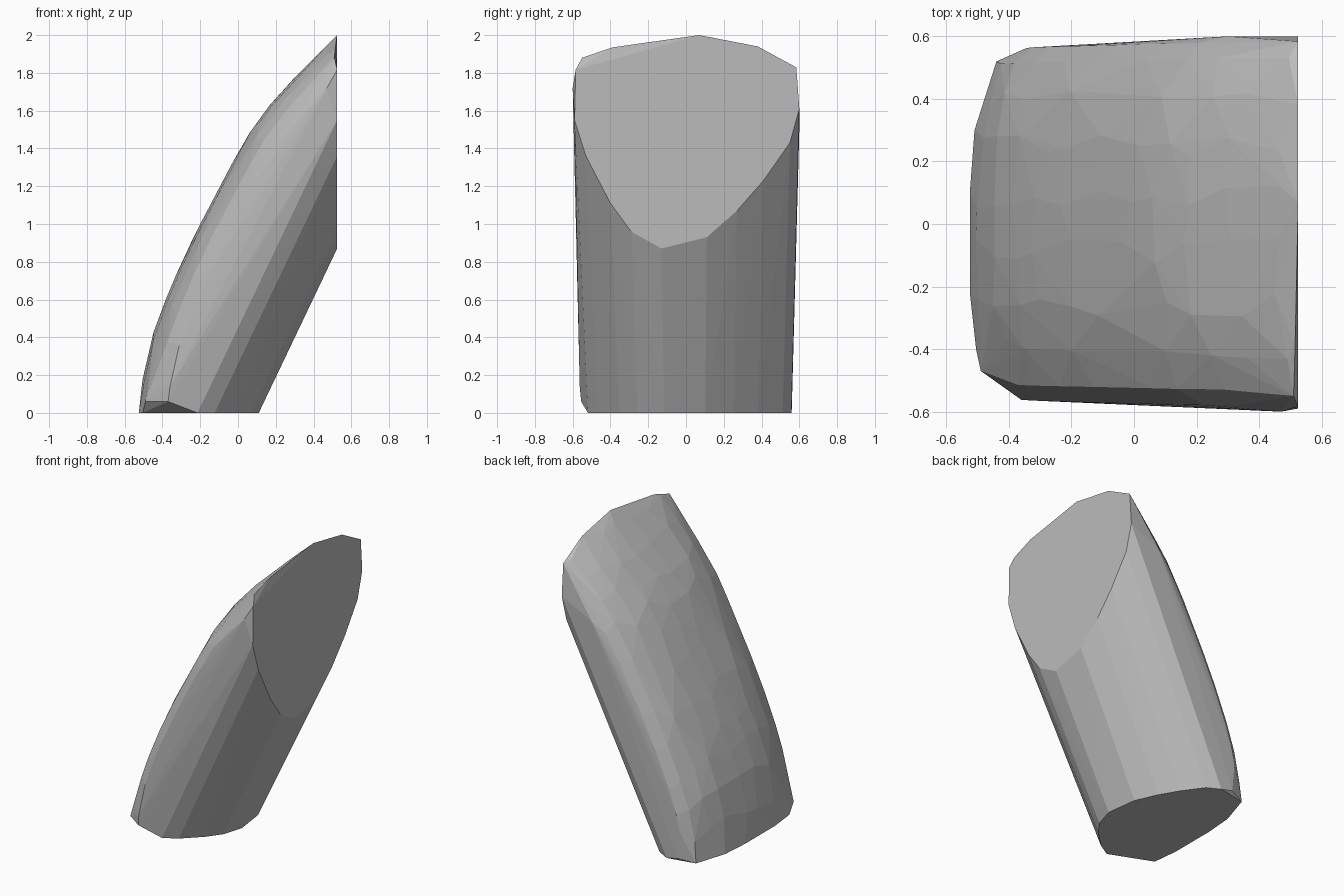
import bpy, bmesh, random
from mathutils import Vector

if "Cube" in bpy.data.objects:
    bpy.data.objects.remove(bpy.data.objects["Cube"])

random.seed(4)
TOP_X = 0.525
SHEAR = 0.477            # lean of the straight underside, dx per dz

stone = bpy.data.materials.new("mid grey")
stone.diffuse_color = (0.5, 0.5, 0.5, 1)
stone.use_nodes = True
stone.node_tree.nodes["Principled BSDF"].inputs["Base Color"].default_value = stone.diffuse_color

points = []

# Flat cut end on the right (y, z)
cut_end = [(0.07, 2.0), (0.38, 1.94), (0.6, 1.61), (0.55, 1.43), (0.41, 1.23),
           (0.27, 1.07), (0.11, 0.93), (-0.13, 0.87), (-0.29, 0.96),
           (-0.40, 1.11), (-0.53, 1.36), (-0.59, 1.55)]
points += [(TOP_X, y, z) for y, z in cut_end]

# Underside: the rounded part of the cut end slides down the lean to the base
for y, z in cut_end[2:]:
    points.append((TOP_X - SHEAR * z, y * (0.93 if y > 0 else 0.88), 0))

# Rest of the base outline and the chipped corners
points += [(-0.525, -0.22, 0), (-0.525, 0.1, 0), (-0.51, 0.3, 0),
           (-0.44, 0.52, 0), (-0.33, 0.56, 0.02), (-0.505, -0.4, 0),
           (-0.49, -0.47, 0.06), (-0.37, -0.555, 0.06),
           (0.47, 0.51, 1.82), (0.47, -0.6, 1.72),
           (0.51, -0.55, 1.88), (0.515, -0.39, 1.935), (0.3, 0.6, 1.5)]

# Bowed upper face: a side profile swept across the width, dropping at the edges
profile = [(-0.50, 0.2), (-0.455, 0.4), (-0.39, 0.58), (-0.31, 0.77),
           (-0.22, 0.96), (-0.12, 1.15), (-0.02, 1.34), (0.08, 1.51),
           (0.19, 1.655), (0.31, 1.785), (0.43, 1.905)]
across = [(0.08, 0.0), (0.25, 0.011), (0.40, 0.04), (0.51, 0.085), (0.56, 0.15)]
for i, (x, z) in enumerate(profile):
    a = Vector(profile[max(i - 1, 0)])
    b = Vector(profile[min(i + 1, len(profile) - 1)])
    t = (b - a).normalized()
    for y, drop in across:
        for side in (-1, 1):
            slide = random.uniform(-0.05, 0.05)          # uneven facets
            wide = 1 + 0.045 * z / 2
            px = x + t.y * drop + t.x * slide
            pz = z - t.x * drop + t.y * slide
            yy = y + (random.uniform(-0.04, 0.04) if y < 0.45 else 0)
            points.append((min(px, TOP_X), side * yy * wide, max(pz, 0)))

# Wrap the points in one faceted solid
bm = bmesh.new()
for p in points:
    bm.verts.new(p)
hull = bmesh.ops.convex_hull(bm, input=bm.verts[:])
loose = {g for g in hull["geom_interior"] + hull["geom_unused"]
         if isinstance(g, bmesh.types.BMVert)}
bmesh.ops.delete(bm, geom=list(loose), context='VERTS')
bmesh.ops.dissolve_limit(bm, angle_limit=0.01, verts=bm.verts[:], edges=bm.edges[:])
bmesh.ops.recalc_face_normals(bm, faces=bm.faces[:])

mesh = bpy.data.meshes.new("leaning_block")
bm.to_mesh(mesh)
bm.free()
mesh.materials.append(stone)
block = bpy.data.objects.new("leaning_block", mesh)
bpy.context.collection.objects.link(block)
